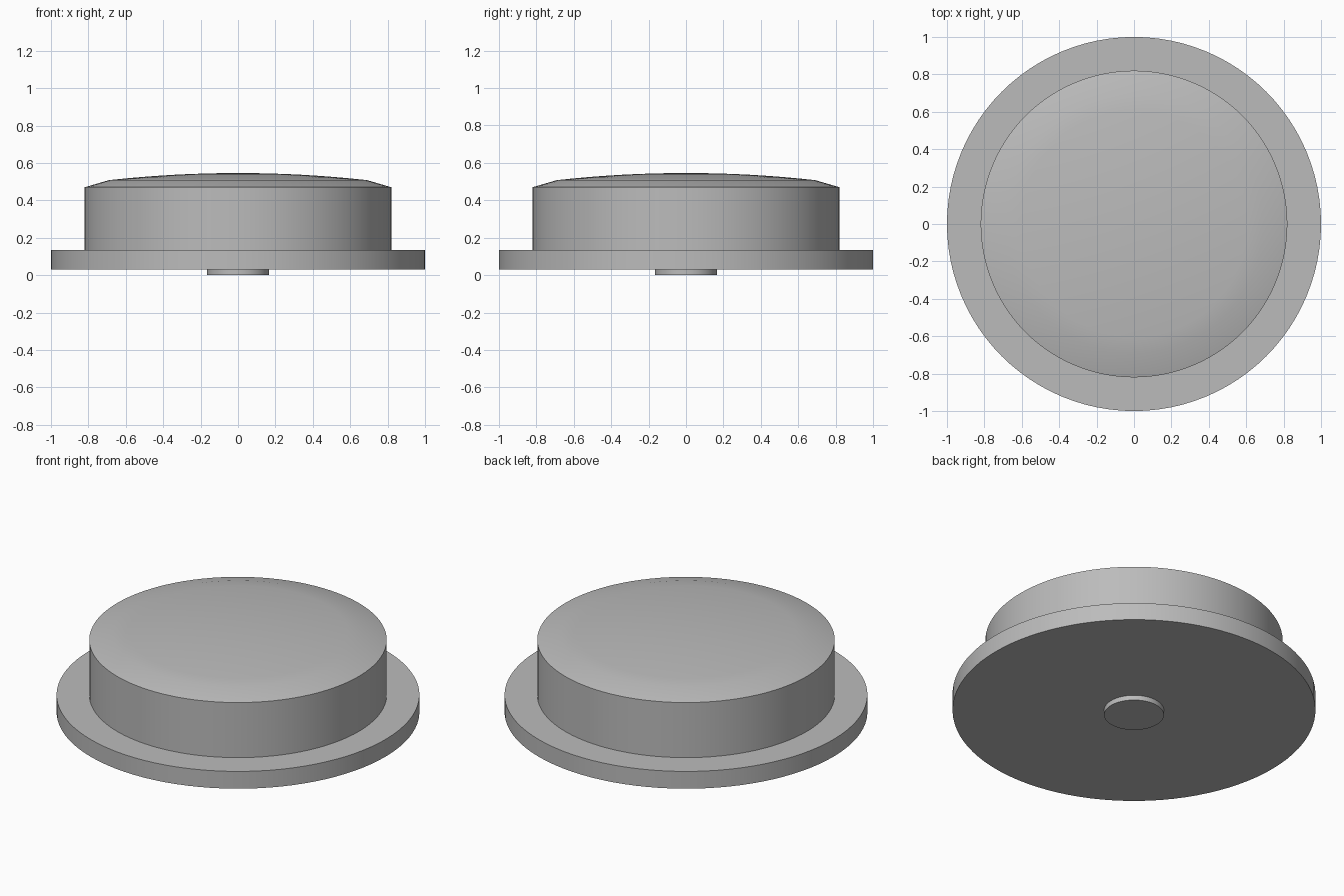
import bpy
import math
import bmesh

if "Cube" in bpy.data.objects:
    bpy.data.objects.remove(bpy.data.objects["Cube"], do_unlink=True)

SEGMENTS = 96

grey = bpy.data.materials.new("plain_grey")
grey.use_nodes = True
colour = (0.5, 0.5, 0.5, 1)
grey.diffuse_color = colour
grey.node_tree.nodes["Principled BSDF"].inputs["Base Color"].default_value = colour


def turned_part(name, profile):
    """Spin a (radius, height) profile, ordered bottom to top, about the z axis."""
    bm = bmesh.new()
    points = [bm.verts.new((r, 0, z)) for r, z in profile]
    edges = [bm.edges.new(pair) for pair in zip(points, points[1:])]
    bmesh.ops.spin(bm, geom=points + edges, cent=(0, 0, 0), axis=(0, 0, 1),
                   angle=math.tau, steps=SEGMENTS, use_duplicate=False)
    bmesh.ops.remove_doubles(bm, verts=bm.verts[:], dist=0.0001)
    bmesh.ops.recalc_face_normals(bm, faces=bm.faces[:])
    mesh = bpy.data.meshes.new(name)
    bm.to_mesh(mesh)
    bm.free()
    mesh.materials.append(grey)
    part = bpy.data.objects.new(name, mesh)
    bpy.context.collection.objects.link(part)
    bpy.ops.object.select_all(action="DESELECT")
    part.select_set(True)
    bpy.context.view_layer.objects.active = part
    bpy.ops.object.shade_smooth_by_angle(angle=math.radians(35))
    return part


# Small round foot under the base
turned_part("foot", [(0, 0), (0.165, 0), (0.165, 0.04), (0, 0.04)])

# Wide flat flange
turned_part("flange", [(0, 0.03), (1, 0.03), (1, 0.135), (0, 0.135)])

# Drum with a bevelled shoulder and a shallow domed top
shoulder, crown, rise = 0.69, 0.546, 0.038
dome = [(shoulder * t / 8, crown - rise * (t / 8) ** 2) for t in range(8, -1, -1)]
turned_part("domed_drum", [(0, 0.12), (0.82, 0.12), (0.82, 0.47)] + dome)
